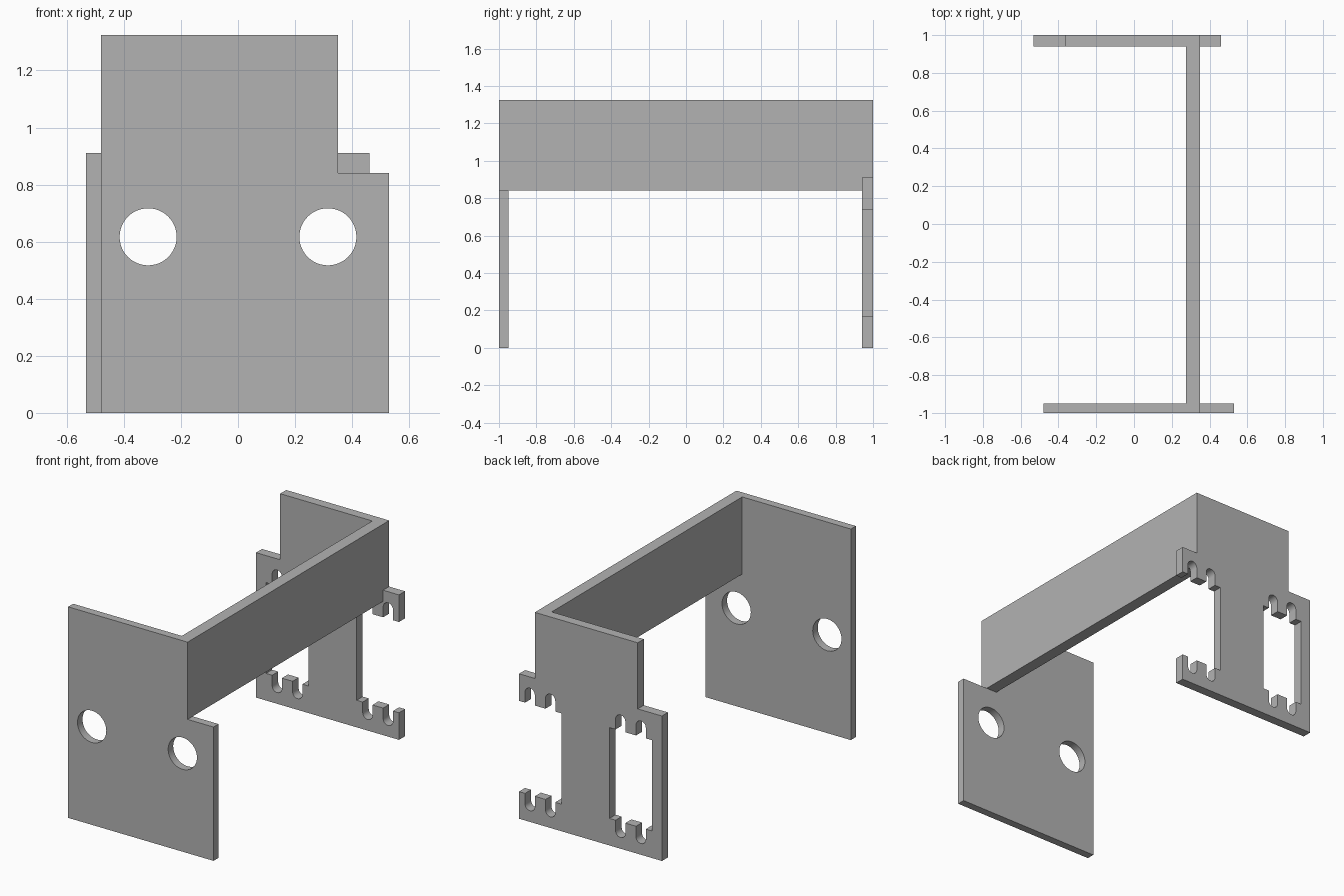
import bpy, bmesh
from math import sin, cos, pi, radians

cube = bpy.data.objects.get("Cube")
if cube:
    bpy.data.objects.remove(cube, do_unlink=True)

grey = bpy.data.materials.new("plain grey")
grey.use_nodes = True
grey.diffuse_color = (0.45, 0.45, 0.45, 1)
grey.node_tree.nodes["Principled BSDF"].inputs["Base Color"].default_value = grey.diffuse_color


def arc(cx, cz, r, start, end, steps):
    angles = [start + (end - start) * i / steps for i in range(steps + 1)]
    return [(cx + r * cos(a), cz + r * sin(a)) for a in angles]


def notched_edge(cx, z, up):
    """Left-to-right opening edge with two round-ended slots."""
    half, offset, r, depth = 0.147, 0.071, 0.034, 0.066
    pts = [(cx - half, z)]
    for sx in (cx - offset, cx + offset):
        pts.append((sx - r, z))
        pts += arc(sx, z + up * depth, r, pi, pi - up * pi, 12)
        pts.append((sx + r, z))
    return pts + [(cx + half, z)]


def plate(name, loops, y0, y1):
    """Upright plate from an outline and its holes, drawn in x and z."""
    curve = bpy.data.curves.new(name, "CURVE")
    curve.dimensions = "2D"
    curve.fill_mode = "BOTH"
    curve.extrude = (y1 - y0) / 2
    for loop in loops:
        spline = curve.splines.new("POLY")
        spline.points.add(len(loop) - 1)
        for point, (x, z) in zip(spline.points, loop):
            point.co = (x, z, 0, 1)
        spline.use_cyclic_u = True
    obj = bpy.data.objects.new(name, curve)
    bpy.context.collection.objects.link(obj)
    obj.location.y = (y0 + y1) / 2
    obj.rotation_euler.x = radians(90)
    bpy.ops.object.select_all(action="DESELECT")
    obj.select_set(True)
    bpy.context.view_layer.objects.active = obj
    bpy.ops.object.convert(target="MESH")
    obj = bpy.context.object
    # Weld the caps to the sides
    bm = bmesh.new()
    bm.from_mesh(obj.data)
    bmesh.ops.remove_doubles(bm, verts=bm.verts, dist=0.0001)
    bmesh.ops.recalc_face_normals(bm, faces=bm.faces)
    bm.to_mesh(obj.data)
    bm.free()
    obj.data.materials.clear()
    obj.data.materials.append(grey)
    bpy.ops.object.shade_smooth_by_angle(angle=radians(30))
    return obj


top, beam_z, left, inner = 1.325, 0.84, 0.35, 0.275
hole_x = 0.315

# Front plate with two round holes
front = [(-0.48, 0), (0.53, 0), (0.53, beam_z), (left, beam_z), (left, top), (-0.48, top)]
holes = [arc(x, 0.617, 0.1, 0, 2 * pi, 48)[:-1] for x in (-hole_x, hole_x)]
plate("front_plate", [front] + holes, -1, -0.95)

# Back plate with one closed and one open-sided slotted opening
low, high, shoulder = 0.17, 0.74, 0.91
back = [(-0.533, 0), (0.46, 0)]
back += notched_edge(0.313, low, -1)[::-1] + notched_edge(0.313, high, 1)
back += [(0.46, shoulder), (left, shoulder), (left, top),
         (-0.365, top), (-0.365, shoulder), (-0.533, shoulder)]
window = notched_edge(-0.316, low, -1)[::-1] + notched_edge(-0.316, high, 1)
plate("back_plate", [back, window], 0.94, 1)

# Beam joining the plates
plate("side_beam", [[(inner, beam_z), (left, beam_z), (left, top), (inner, top)]], -0.95, 0.94)
